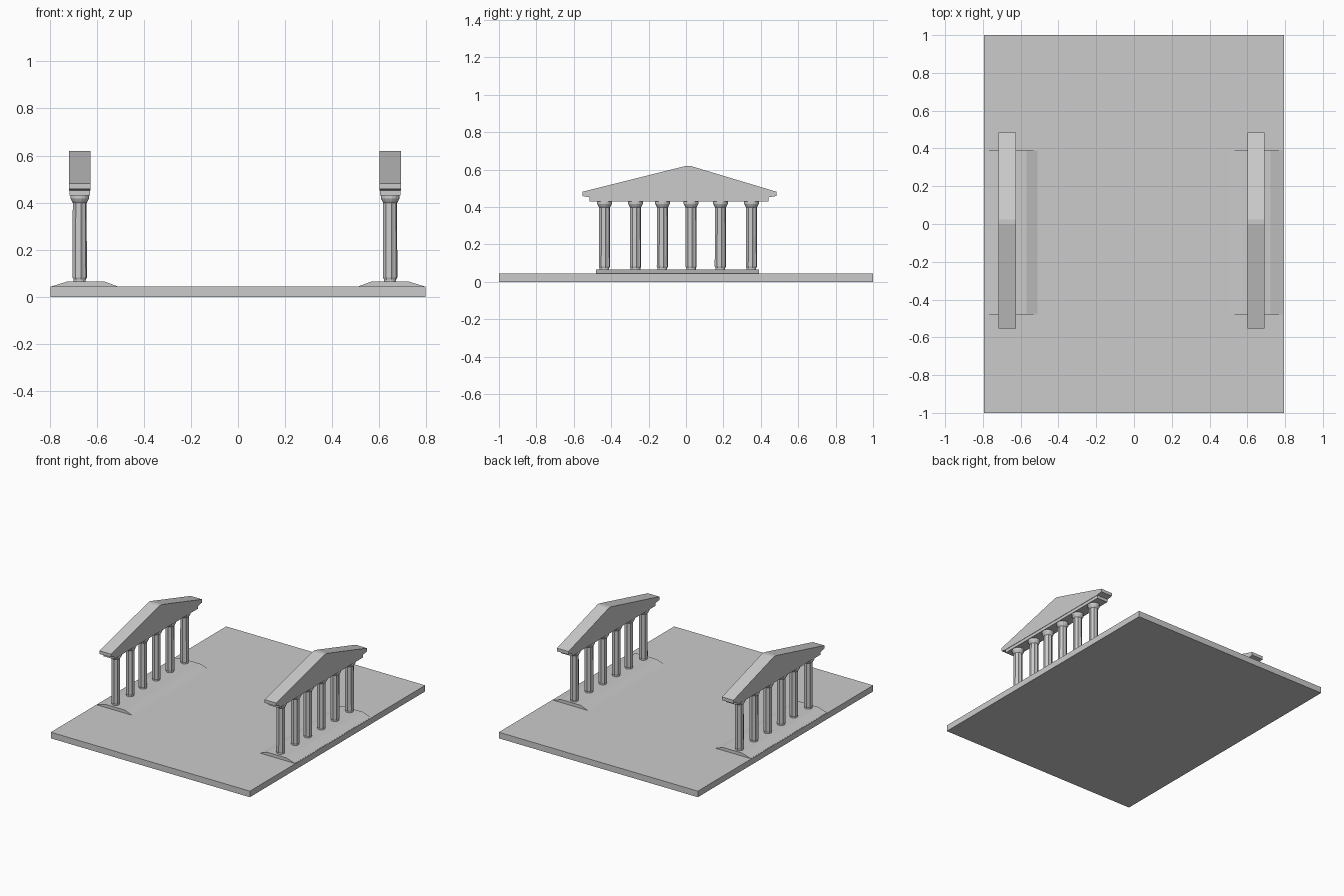
import bpy, bmesh
from math import cos, sin, tau

if "Cube" in bpy.data.objects:
    bpy.data.objects.remove(bpy.data.objects["Cube"])


def make_object(name, bm):
    bmesh.ops.recalc_face_normals(bm, faces=bm.faces)
    mesh = bpy.data.meshes.new(name)
    bm.to_mesh(mesh)
    bm.free()
    obj = bpy.data.objects.new(name, mesh)
    bpy.context.collection.objects.link(obj)
    return obj


def extrude_profile(name, points, direction):
    bm = bmesh.new()
    face = bm.faces.new([bm.verts.new(p) for p in points])
    out = bmesh.ops.extrude_face_region(bm, geom=[face], use_keep_orig=True)
    verts = [g for g in out["geom"] if isinstance(g, bmesh.types.BMVert)]
    bmesh.ops.translate(bm, verts=verts, vec=direction)
    return make_object(name, bm)


def column(name, x, y):
    # fluted shaft with small foot and flared capital: radius, height, flute depth
    rings = [(0.026, 0.06, 0), (0.026, 0.074, 0), (0.031, 0.082, 0.12),
             (0.030, 0.398, 0.12), (0.033, 0.404, 0), (0.040, 0.417, 0),
             (0.040, 0.432, 0)]
    n = 16
    bm = bmesh.new()
    loops = []
    for r, z, flute in rings:
        loop = []
        for i in range(n):
            a = tau * (i + 0.5) / n
            k = r * (1 - flute * (i % 2))
            loop.append(bm.verts.new((x + k * cos(a), y + k * sin(a), z)))
        loops.append(loop)
    for low, high in zip(loops, loops[1:]):
        for i in range(n):
            j = (i + 1) % n
            bm.faces.new((low[i], low[j], high[j], high[i]))
    bm.faces.new(loops[0])
    bm.faces.new(loops[-1])
    return make_object(name, bm)


# ground slab
slab = [(-0.795, -1, 0), (0.795, -1, 0), (0.795, 1, 0), (-0.795, 1, 0)]
extrude_profile("base_slab", slab, (0, 0, 0.044))

column_ys = (-0.436, -0.27, -0.126, 0.027, 0.184, 0.35)

for side, label, cx in ((-1, "left", -0.672), (1, "right", 0.646)):
    # low sloped plinth
    mound = [(0.51, 0.04), (0.51, 0.044), (0.568, 0.066), (0.722, 0.066),
             (0.79, 0.045), (0.79, 0.04)]
    extrude_profile(label + "_plinth", [(side * x, -0.48, z) for x, z in mound],
                    (0, 0.87, 0))

    # row of columns
    for i, y in enumerate(column_ys):
        column(f"{label}_column_{i + 1}", cx, y)

    # architrave beam, slightly narrower than the gable
    beam = [(-0.516, 0.43), (0.441, 0.43), (0.441, 0.456), (-0.516, 0.456)]
    extrude_profile(label + "_architrave", [(cx - 0.043, y, z) for y, z in beam],
                    (0.086, 0, 0))

    # gable with cornice ends and a narrow flat ridge
    gable = [(-0.516, 0.452), (0.441, 0.452), (0.484, 0.459), (0.484, 0.482),
             (0.024, 0.62), (0.0, 0.62), (-0.553, 0.482), (-0.553, 0.459)]
    extrude_profile(label + "_pediment", [(cx - 0.046, y, z) for y, z in gable],
                    (0.092, 0, 0))
